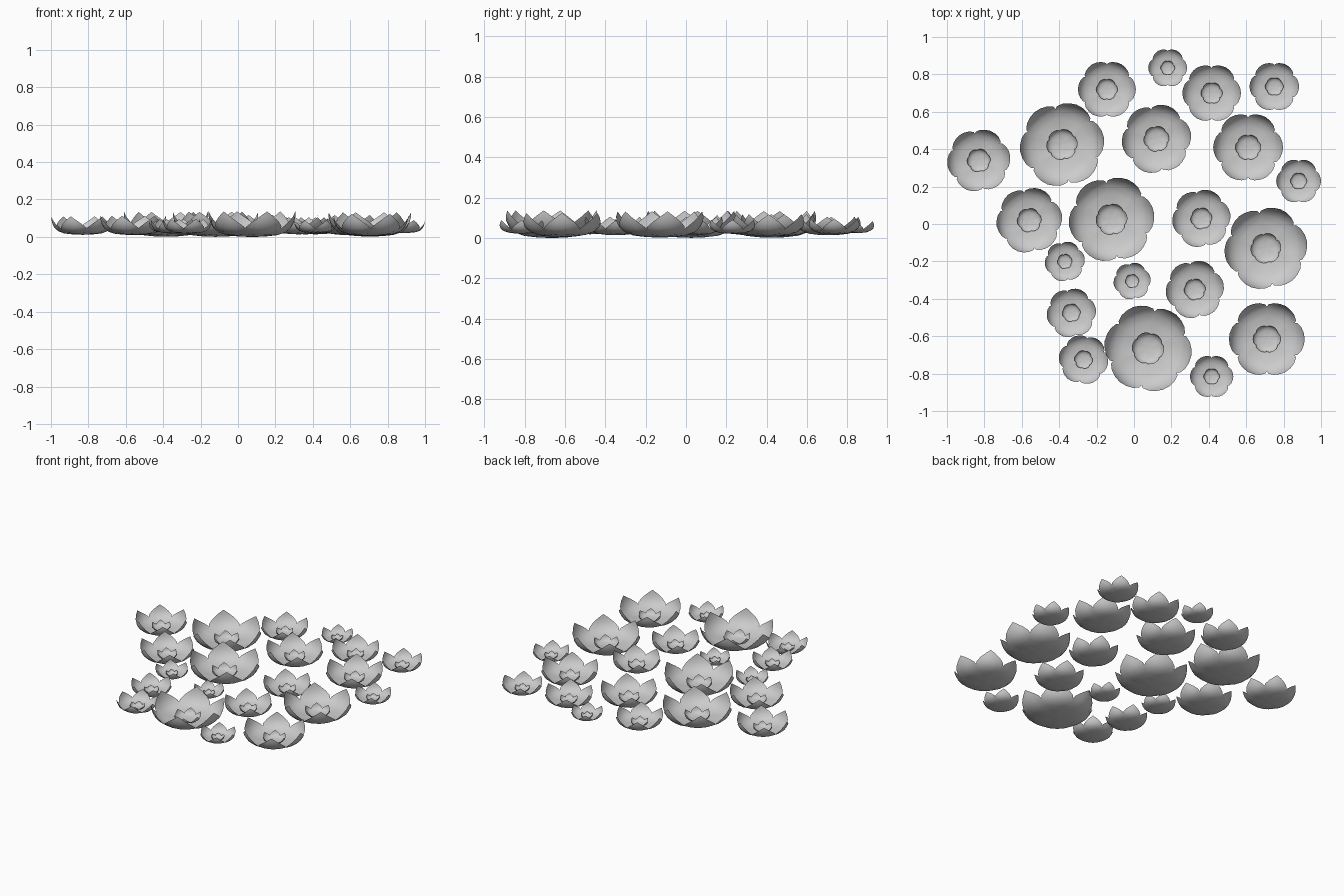
import bpy, bmesh, math
from mathutils import Matrix, Vector

cube = bpy.data.objects.get("Cube")
if cube:
    bpy.data.objects.remove(cube)

grey = bpy.data.materials.new("petal grey")
grey.use_nodes = True
colour = (0.6, 0.6, 0.6, 1)
grey.diffuse_color = colour
grey.node_tree.nodes["Principled BSDF"].inputs["Base Color"].default_value = colour

# Petal rows: distance out, height, half width (for a flower of radius one)
ROWS = [(0.0, 0.0, 0.03), (0.3, 0.01, 0.18), (0.58, 0.04, 0.35), (0.76, 0.10, 0.43),
        (0.88, 0.20, 0.42), (0.95, 0.33, 0.31), (0.985, 0.46, 0.16), (1.0, 0.58, 0.0)]
SIDES = (-1, -0.5, 0, 0.5, 1)


def add_petal(bm, matrix):
    """One cupped petal that rises to a pointed tip."""
    rows = []
    for out, height, half in ROWS[:-1]:
        rows.append([bm.verts.new(matrix @ Vector((
            out - 0.4 * (half * s) ** 2, half * s, height + 0.25 * (half * s) ** 2)))
            for s in SIDES])
    for a, b in zip(rows, rows[1:]):
        for i in range(len(SIDES) - 1):
            bm.faces.new((a[i], b[i], b[i + 1], a[i + 1]))
    tip = bm.verts.new(matrix @ Vector((ROWS[-1][0], 0, ROWS[-1][1])))
    for i in range(len(SIDES) - 1):
        bm.faces.new((rows[-1][i], tip, rows[-1][i + 1]))


# Flower mesh: an outer ring of six petals and a small inner ring
mesh = bpy.data.meshes.new("flower")
bm = bmesh.new()
for size, lift in ((1.0, 0.0), (0.37, 0.03)):
    for k in range(6):
        add_petal(bm, Matrix.Translation((0, 0, lift))
                  @ Matrix.Rotation(k * math.pi / 3, 4, 'Z') @ Matrix.Scale(size, 4))
for f in bm.faces:
    f.smooth = True
bm.to_mesh(mesh)
bm.free()
mesh.materials.append(grey)

# Flowers: x, y, radius, turn in degrees
FLOWERS = [
    (-0.145, 0.72, 0.155, 0), (0.18, 0.835, 0.104, 0), (0.415, 0.70, 0.157, 0),
    (0.75, 0.735, 0.133, 0), (-0.385, 0.425, 0.227, 10), (0.12, 0.455, 0.187, 10),
    (0.61, 0.41, 0.187, 0), (-0.83, 0.34, 0.17, 8), (0.88, 0.23, 0.12, 0),
    (-0.56, 0.02, 0.177, 10), (-0.12, 0.025, 0.23, 8), (0.36, 0.03, 0.157, 10),
    (0.705, -0.13, 0.223, 10), (-0.37, -0.2, 0.108, 10), (-0.01, -0.305, 0.10, 10),
    (0.325, -0.35, 0.157, 10), (-0.335, -0.475, 0.133, 10), (0.075, -0.665, 0.235, -10),
    (-0.27, -0.725, 0.133, -10), (0.71, -0.615, 0.203, 0), (0.415, -0.815, 0.116, 0)]
for x, y, radius, turn in FLOWERS:
    flower = bpy.data.objects.new("flower", mesh)
    flower.location = (x, y, 0.042 - 0.18 * radius)
    flower.rotation_euler.z = math.radians(turn)
    flower.scale = (radius,) * 3
    bpy.context.collection.objects.link(flower)
